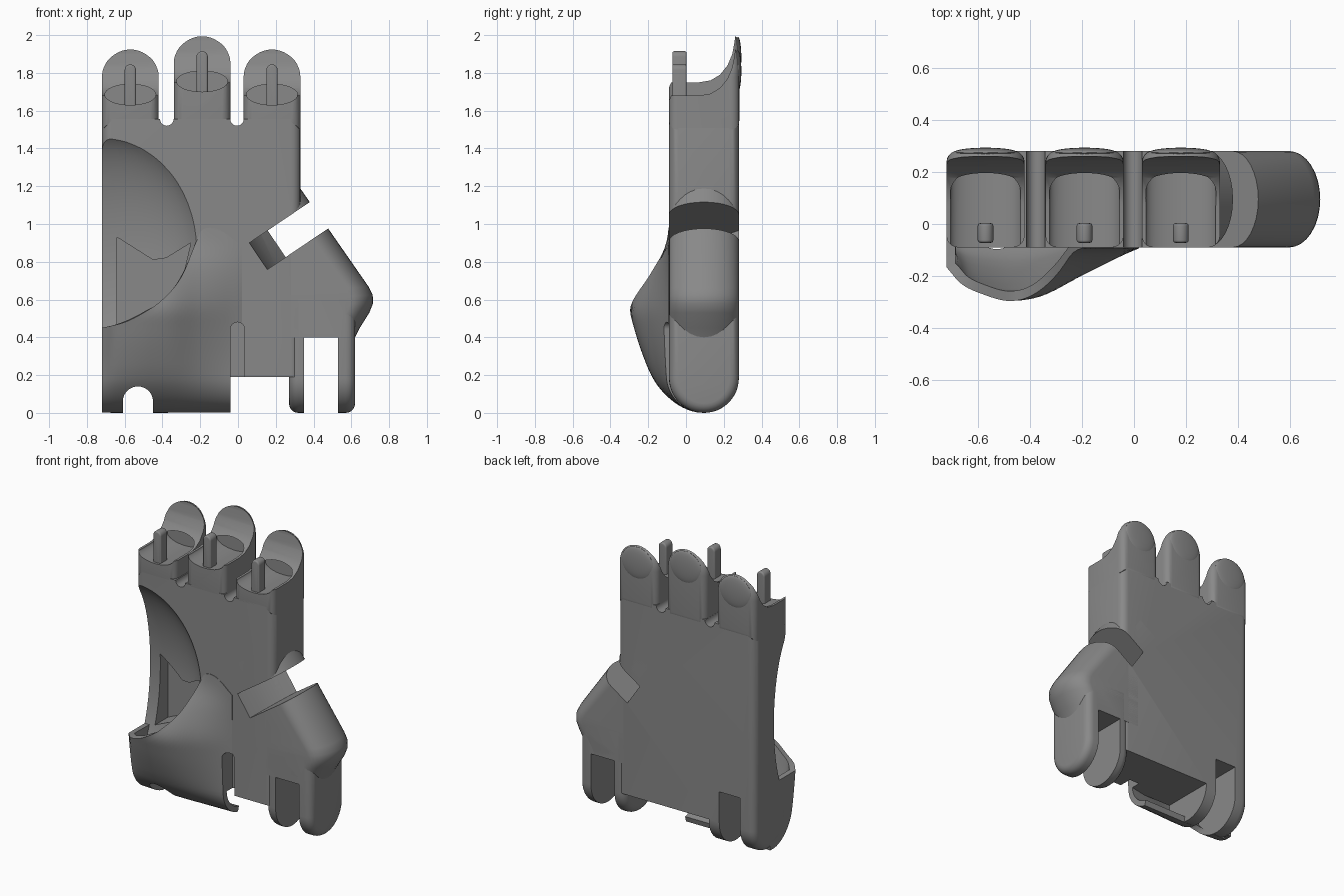
import bpy, bmesh, math
from math import sin, cos, pi, sqrt

if "Cube" in bpy.data.objects:
    bpy.data.objects.remove(bpy.data.objects["Cube"])

Y0, Y1, YC, R = -0.09, 0.28, 0.095, 0.185
ALONG_X = lambda a, b, t: (t, a, b)
ALONG_Y = lambda a, b, t: (a, t, b)


def make_object(name, bm, fix=True):
    if fix:
        bmesh.ops.recalc_face_normals(bm, faces=bm.faces)
    me = bpy.data.meshes.new(name)
    bm.to_mesh(me)
    bm.free()
    ob = bpy.data.objects.new(name, me)
    bpy.context.collection.objects.link(ob)
    return ob


def prism(name, pts, place, t0, t1, bevel=0):
    """Extrude a 2D profile and optionally round the edges of both end caps."""
    bm = bmesh.new()
    rings = [[bm.verts.new(place(a, b, t)) for a, b in pts] for t in (t0, t1)]
    caps = [bm.faces.new(r) for r in rings]
    n = len(pts)
    for i in range(n):
        j = (i + 1) % n
        bm.faces.new((rings[0][i], rings[0][j], rings[1][j], rings[1][i]))
    bmesh.ops.recalc_face_normals(bm, faces=bm.faces)
    if bevel:
        edges = list({e for f in caps for e in f.edges})
        bmesh.ops.bevel(bm, geom=edges, offset=bevel, segments=5, profile=0.5,
                        affect='EDGES', clamp_overlap=True)
    return make_object(name, bm)


def box(name, x0, x1, y0, y1, z0, z1):
    return prism(name, [(x0, z0), (x1, z0), (x1, z1), (x0, z1)], ALONG_Y, y0, y1)


def arch(cx, r, z0, ztop, n=20):
    """Straight-sided shape with a round top."""
    return [(cx - r, z0), (cx + r, z0)] + [
        (cx + r * cos(pi * i / n), ztop - r + r * sin(pi * i / n)) for i in range(n + 1)]


def ellipse(cx, cz, rx, rz, n=32):
    return [(cx + rx * cos(2 * pi * i / n), cz + rz * sin(2 * pi * i / n)) for i in range(n)]


def ellipsoid(name, centre, radii):
    bm = bmesh.new()
    bmesh.ops.create_uvsphere(bm, u_segments=48, v_segments=32, radius=1)
    bmesh.ops.scale(bm, vec=radii, verts=bm.verts)
    bmesh.ops.translate(bm, vec=centre, verts=bm.verts)
    return make_object(name, bm)


def bake(ob):
    me = bpy.data.meshes.new_from_object(
        ob.evaluated_get(bpy.context.evaluated_depsgraph_get()))
    ob.modifiers.clear()
    ob.data = me


def cut(ob, cutters):
    for c in cutters:
        c.hide_render = True
        m = ob.modifiers.new("cut", 'BOOLEAN')
        m.operation, m.object, m.solver = 'DIFFERENCE', c, 'EXACT'
    bpy.context.view_layer.update()
    bake(ob)


def curve(x, tab):
    """Smooth interpolation through a small table of points."""
    for i in range(len(tab) - 1):
        (xa, ya), (xb, yb) = tab[i], tab[i + 1]
        if x <= xb:
            p, q = tab[max(i - 1, 0)], tab[min(i + 2, len(tab) - 1)]
            h, t = xb - xa, max(0, (x - xa) / (xb - xa))
            ma, mb = (yb - p[1]) / (xb - p[0]) * h, (q[1] - ya) / (q[0] - xa) * h
            return ((2*t**3 - 3*t*t + 1) * ya + (t**3 - 2*t*t + t) * ma
                    + (3*t*t - 2*t**3) * yb + (t**3 - t*t) * mb)
    return tab[-1][1]


def round_bottom(top):
    return [(Y1, top), (Y0, top)] + [
        (YC - R * cos(pi * i / 24), R - R * sin(pi * i / 24)) for i in range(25)]


# Cutters: palm scoop, pocket, hinge gaps and thumb slot
scoop = ellipsoid("scoop_cutter", (-0.72, -0.2, 0.86), (0.55, 0.27, 0.65))
pocket = prism("pocket_cutter", [(-0.64, 0.46), (-0.64, 0.93), (-0.45, 0.81), (-0.38, 0.82),
                                 (-0.25, 0.9), (-0.32, 0.6)], ALONG_Y, -0.3, 0.15)
left_gap = box("left_gap_cutter", -0.61, -0.45, -0.5, 0.5, -0.2, 0.40)
middle_gap = box("middle_gap_cutter", -0.37, 0.5, -0.5, 0.5, -0.2, 0.19)
right_gap = box("right_gap_cutter", 0.35, 0.53, -0.5, 0.5, -0.2, 0.40)
pin_slot = prism("pin_slot_cutter", arch(-0.003, 0.038, -0.2, 0.48), ALONG_Y, -0.4, 0.0)
cover_end = box("cover_end_cutter", -0.041, 0.1, -0.5, 0.5, -0.2, 0.19)
cover_arch = prism("cover_arch_cutter", arch(-0.53, 0.08, -0.2, 0.14), ALONG_Y, -0.5, 0.5)
thumb_slot = prism("thumb_slot_cutter",
                   [(0, -0.2), (0, -0.09), (0.015, 0.03), (0.04, 0.12), (0.075, 0.21),
                    (0.12, 0.285), (0.14, 0.35), (0.9, 0.35), (0.9, -0.2)],
                   lambda a, b, t: (0.06 + 0.83*a + 0.56*t, b, 0.9 + 0.56*a - 0.83*t), 0, 0.17)
webs = [prism("web_cutter", ellipse(x, 1.557, 0.036, 0.037, 20), ALONG_Y, -0.5, 0.5)
        for x in (-0.377, -0.005)]
helpers = webs + [scoop, pocket, left_gap, middle_gap, right_gap, pin_slot, cover_end,
                  cover_arch, thumb_slot]

# Palm slab and right hinge prongs
palm = prism("palm", round_bottom(1.557), ALONG_X, -0.72, 0.33, 0.05)
cut(palm, [scoop, pocket, left_gap, middle_gap, pin_slot, thumb_slot] + webs)
prongs = prism("right_prongs", round_bottom(0.6), ALONG_X, 0.27, 0.62, 0.05)
cut(prongs, [right_gap])
parts = [palm, prongs]

# Thumb base: rounded outer edge lofted down the side
stations = [((0.28, 1.26), (0.05, 1.105)), ((0.485, 0.965), (0.2, 0.775)),
            ((0.69, 0.67), (0.2, 0.62)), ((0.713, 0.625), (0.2, 0.59)),
            ((0.715, 0.58), (0.2, 0.565)), ((0.695, 0.53), (0.2, 0.53)),
            ((0.645, 0.45), (0.2, 0.45)), ((0.62, 0.40), (0.2, 0.40))]
bm = bmesh.new()
rings = []
for (ox, oz), (ix, iz) in stations:
    d = sqrt((ox - ix)**2 + (oz - iz)**2)
    ring = [bm.verts.new((ix, Y0, iz))]
    for k in range(17):
        a = -pi / 2 + pi * k / 16
        s = 0.12 * (1 - cos(a)) / d
        ring.append(bm.verts.new((ox + (ix - ox)*s, YC + R * sin(a), oz + (iz - oz)*s)))
    ring.append(bm.verts.new((ix, Y1, iz)))
    rings.append(ring)
for r, q in zip(rings, rings[1:]):
    for k in range(len(r)):
        j = (k + 1) % len(r)
        bm.faces.new((r[k], r[j], q[j], q[k]))
bm.faces.new(rings[0])
bm.faces.new(rings[-1])
thumb = make_object("thumb_base", bm)
cut(thumb, [thumb_slot])
parts.append(thumb)

# Three finger stubs with curved seats, back tongues, pads and pegs
for i, (x, top) in enumerate([(-0.57, 1.93), (-0.19, 2.0), (0.18, 1.93)]):
    dz = top - 1.93
    finger = prism(f"finger_stub_{i+1}", arch(x, 0.15, 1.5, top), ALONG_Y, Y0, Y1 + 0.002, 0.045)
    seat = prism("seat_cutter", [(y, z + dz) for y, z in
                 [(-0.3, 1.68), (0.07, 1.68), (0.13, 1.69), (0.18, 1.72), (0.22, 1.77),
                  (0.245, 1.83), (0.258, 1.9), (0.262, 2.1), (-0.3, 2.1)]],
                 ALONG_X, x - 0.3, x + 0.3)
    dish = prism("dish_cutter", ellipse(x, 1.685 + dz, 0.135, 0.055), ALONG_Y, -0.3, 0.235)
    cut(finger, [seat, dish])
    helpers += [seat, dish]
    pad = ellipsoid(f"finger_pad_{i+1}", (x, 0.275, top - 0.12), (0.12, 0.018, 0.11))
    peg = prism(f"finger_peg_{i+1}", arch(x, 0.03, 1.55 + dz, 1.845 + dz, 10),
                ALONG_Y, -0.072, 0.003, 0.01)
    parts += [finger, pad, peg]

# Hollow bulging palm cover with an open upper rim
rim = [(-0.72, 0.45), (-0.6, 0.48), (-0.5, 0.53), (-0.4, 0.60), (-0.3, 0.72),
       (-0.22, 0.91), (-0.19, 0.97), (-0.1, 0.97), (0.02, 0.88)]
across = [(-0.72, 0.4), (-0.66, 0.75), (-0.57, 0.93), (-0.47, 1.0), (-0.35, 0.9),
          (-0.2, 0.52), (-0.05, 0.15), (0.02, 0)]
upward = [(0, 0), (0.1, 0.2), (0.25, 0.57), (0.45, 0.91), (0.57, 1.0),
          (0.75, 0.58), (0.87, 0.16), (0.96, 0), (1.1, 0)]


def cover_y(x, z):
    base = YC - sqrt(max(0, R*R - max(0, R - z)**2))
    return base - 0.003 - 0.2 * curve(x, across) * max(0, curve(z, upward))


COLS, ROWS = 44, 28
bm = bmesh.new()
grid = []
for i in range(-1, COLS + 1):
    x = -0.72 + 0.74 * max(i, 0) / COLS
    col = []
    for j in range(ROWS + 1):
        z = 0.003 + (curve(x, rim) - 0.003) * (j / ROWS)**1.4
        col.append(bm.verts.new((x, 0.11 if i < 0 else cover_y(x, z), z)))
    grid.append(col)
for a, b in zip(grid, grid[1:]):
    for j in range(ROWS):
        bm.faces.new((a[j], b[j], b[j + 1], a[j + 1]))
cover = make_object("palm_cover", bm, fix=False)
m = cover.modifiers.new("thickness", 'SOLIDIFY')
m.thickness, m.offset = 0.038, -1
bpy.context.view_layer.update()
bake(cover)
cut(cover, [cover_arch, pin_slot, cover_end])
parts.append(cover)

# Remove cutters, add dark grey and smooth the curved surfaces
for c in helpers:
    bpy.data.objects.remove(c, do_unlink=True)
grey = bpy.data.materials.new("dark_grey")
grey.diffuse_color = (0.25, 0.25, 0.25, 1)
grey.use_nodes = True
grey.node_tree.nodes["Principled BSDF"].inputs["Base Color"].default_value = grey.diffuse_color
bpy.ops.object.select_all(action='DESELECT')
for ob in parts:
    ob.data.materials.clear()
    ob.data.materials.append(grey)
    ob.select_set(True)
bpy.context.view_layer.objects.active = palm
bpy.ops.object.shade_smooth_by_angle(angle=math.radians(32))
